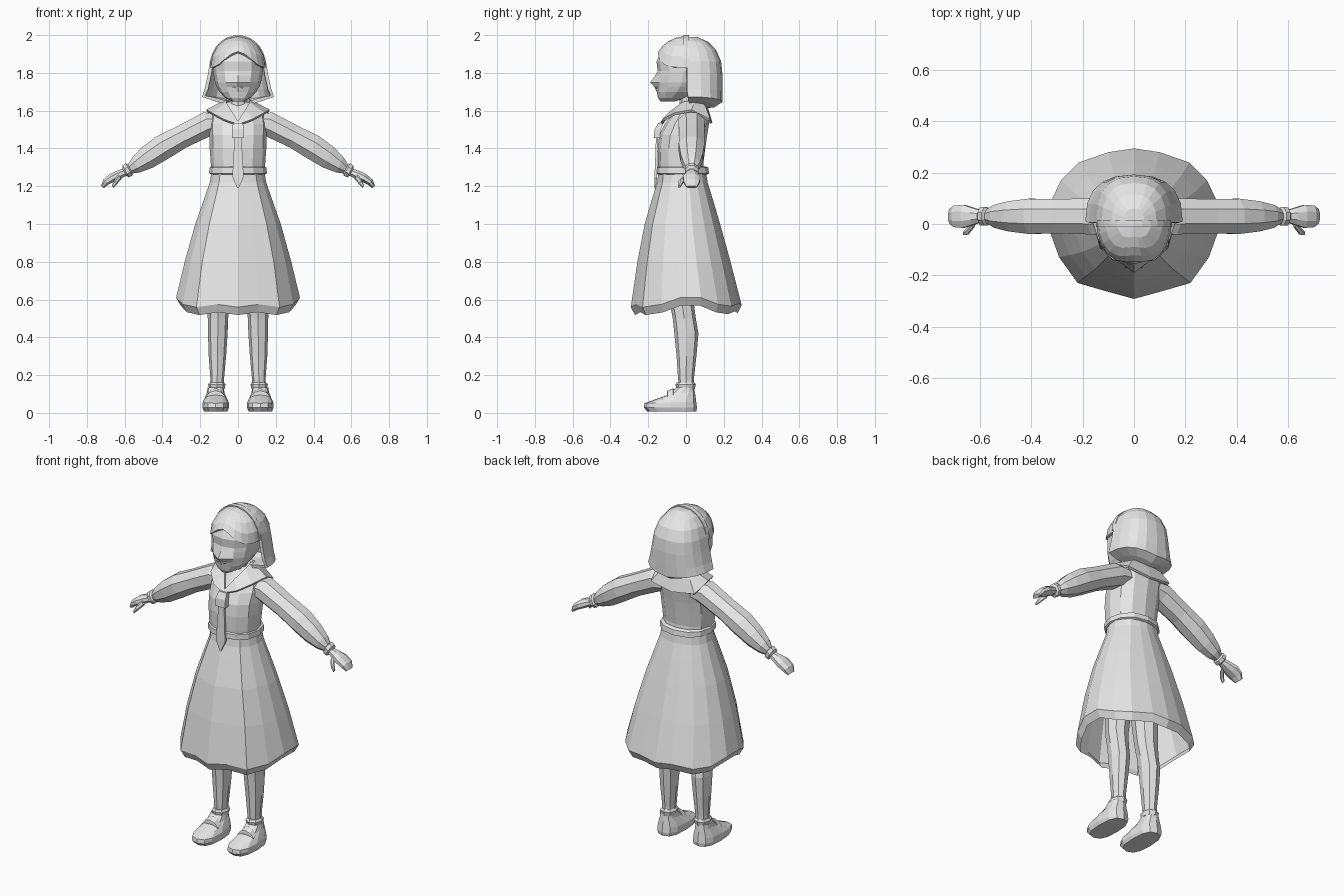
import bpy, math
from math import sin, cos, pi, radians

mat = bpy.data.materials.new("plain grey")
mat.diffuse_color = (0.8, 0.8, 0.8, 1)


def add(name, verts, faces, mirror=False, thick=0):
    me = bpy.data.meshes.new(name)
    me.from_pydata(verts, [], faces)
    me.materials.append(mat)
    ob = bpy.data.objects.new(name, me)
    bpy.context.collection.objects.link(ob)
    if mirror:
        m = ob.modifiers.new("mirror", 'MIRROR')
        m.use_clip = True
    if thick:
        s = ob.modifiers.new("thickness", 'SOLIDIFY')
        s.thickness = thick
        s.offset = -1
    return ob


def loft(name, rings, closed=True, caps=(True, True), **kw):
    """Skin a stack of equal-length rings."""
    n = len(rings[0])
    verts = [p for r in rings for p in r]
    faces = []
    for j in range(len(rings) - 1):
        for i in range(n if closed else n - 1):
            k = (i + 1) % n
            faces.append((j * n + i, j * n + k, (j + 1) * n + k, (j + 1) * n + i))
    if caps[0]:
        faces.append(tuple(range(n))[::-1])
    if caps[1]:
        faces.append(tuple(range(len(verts) - n, len(verts))))
    return add(name, verts, faces, **kw)


def spow(v, p):
    return math.copysign(abs(v) ** p, v)


def ring(z, rx, yf, yb, cx=0, n=12, p=0.9, nose=0, tilt=0):
    """Horizontal section from yf to yb; the first point faces the front."""
    cy, ry = (yf + yb) / 2, (yb - yf) / 2
    out = []
    for i in range(n):
        a = 2 * pi * i / n
        y = cy - ry * spow(cos(a), p)
        out.append((cx + rx * spow(sin(a), p), y - (nose if i == 0 else 0), z + tilt * (y - cy)))
    return out


def arm_ring(x, z, ry, h, y=0.03, t=28, n=8):
    """Section square to the sloping arm."""
    t = radians(t)
    out = []
    for i in range(n):
        a = 2 * pi * (i + 0.5) / n
        u = h * sin(a) * 1.06
        out.append((x + u * sin(t), y + ry * cos(a) * 1.06, z + u * cos(t)))
    return out


# Skirt: hem outline (x, y, z) scaled up to the waist, with a turned-in hem
hem = [(0, -.292, .56), (.11, -.262, .575), (.22, -.23, .56), (.292, -.13, .575),
       (.328, -.03, .61), (.328, .08, .61), (.285, .17, .575), (.215, .24, .565),
       (.10, .28, .58), (0, .295, .57)]
outline = hem + [(-x, y, z) for x, y, z in hem[-2:0:-1]]
skirt = [[(x * .925, y * .925, z - .042) for x, y, z in outline], outline]
for z, sx, sy, cy in [(.8, .86, .84, -.012), (1.0, .69, .68, -.02),
                      (1.14, .54, .54, -.02), (1.22, .455, .455, -.02), (1.27, .43, .43, -.02)]:
    skirt.append([(x * sx, y * sy + cy, z) for x, y, _ in outline])
loft("skirt", skirt, caps=(False, True))

# Belt
loft("belt", [ring(1.263, .142, -.148, .112), ring(1.268, .153, -.158, .122),
              ring(1.298, .151, -.157, .118), ring(1.304, .14, -.146, .106)])

# Blouse body
loft("blouse", [ring(1.26, .14, -.145, .10), ring(1.32, .144, -.148, .092),
                ring(1.40, .150, -.150, .102), ring(1.47, .152, -.142, .112),
                ring(1.53, .154, -.112, .122), ring(1.585, .145, -.07, .115),
                ring(1.62, .11, -.04, .09), ring(1.645, .06, -.02, .075)])
loft("neck", [ring(1.58, .055, -.04, .08, n=8), ring(1.64, .045, -.035, .06, n=8),
              ring(1.74, .045, -.035, .06, n=8)])

# Sailor collar: inner neckline and outer edge, square flap behind
inner = [(0, -.13, 1.545), (.035, -.08, 1.60), (.062, -.02, 1.645), (.06, .04, 1.66),
         (.05, .075, 1.655), (0, .085, 1.655)]
mid = [(0, -.135, 1.537), (.06, -.105, 1.577), (.105, -.045, 1.613), (.115, .04, 1.633),
       (.10, .105, 1.62), (0, .115, 1.62)]
outer = [(0, -.14, 1.528), (.075, -.125, 1.555), (.14, -.06, 1.59), (.168, .03, 1.605),
         (.145, .128, 1.555), (0, .14, 1.535)]
loft("collar", [outer, mid, inner], closed=False, caps=(False, False), mirror=True, thick=.014)

# Tie: knot and hanging tail
def bar(name, rows):
    loft(name, [[(-w, y - d, z), (w, y - d, z), (w, y + d, z), (-w, y + d, z)]
                for z, w, y, d in rows])

bar("tie_knot", [(1.455, .033, -.155, .016), (1.50, .032, -.15, .016), (1.535, .026, -.132, .014)])
bar("tie_tail", [(1.188, .003, -.164, .004), (1.25, .030, -.16, .007), (1.34, .025, -.157, .006),
                 (1.46, .018, -.153, .006)])

# Sleeves, cuffs, hands
loft("sleeve", [arm_ring(.10, 1.535, .07, .05, t=15), arm_ring(.16, 1.53, .072, .066, t=20),
                arm_ring(.30, 1.46, .068, .062), arm_ring(.40, 1.405, .07, .068),
                arm_ring(.48, 1.352, .06, .062), arm_ring(.54, 1.312, .045, .045),
                arm_ring(.572, 1.29, .026, .026)], mirror=True)
loft("cuff", [arm_ring(.568, 1.292, .024, .024), arm_ring(.577, 1.289, .037, .038),
              arm_ring(.594, 1.278, .036, .036), arm_ring(.602, 1.274, .022, .022)], mirror=True)
loft("hand", [arm_ring(.59, 1.278, .022, .020), arm_ring(.628, 1.262, .034, .024),
              arm_ring(.665, 1.245, .046, .024), arm_ring(.70, 1.222, .043, .019, t=40),
              arm_ring(.718, 1.196, .028, .010, t=50)], mirror=True)
loft("thumb", [arm_ring(.625, 1.25, .012, .014, y=.0, n=6), arm_ring(.648, 1.222, .014, .013, y=-.028, n=6),
               arm_ring(.664, 1.198, .008, .007, y=-.036, n=6)], mirror=True)

# Face, with the front point drawn out for the nose
loft("head", [ring(1.648, .03, -.135, -.06), ring(1.668, .068, -.148, .0),
              ring(1.70, .098, -.155, .06), ring(1.725, .112, -.155, .09, nose=.012),
              ring(1.75, .122, -.158, .11, nose=.032), ring(1.785, .128, -.155, .12, nose=.008),
              ring(1.81, .132, -.150, .13), ring(1.86, .134, -.156, .13),
              ring(1.93, .105, -.125, .11), ring(1.97, .05, -.05, .05)])
bar("mouth", [(1.715, .022, -.153, .008), (1.722, .03, -.153, .01), (1.726, .022, -.153, .008)])

# Fringe: front dome whose lower edge waves up at the middle
fringe = []
for j in range(5):
    row = []
    for i in range(13):
        a = pi * i / 12
        low = radians(-4 + 32 * sin(a) ** 5)
        e = low + (radians(86) - low) * j / 4
        row.append((.147 * cos(e) * cos(a), .005 - .172 * cos(e) * sin(a), 1.84 + .155 * sin(e)))
    fringe.append(row[::-1])
loft("fringe", fringe, closed=False, caps=(False, True), thick=.02)

# Bobbed hair behind: half rings flaring out, then tucked under
hair = []
for z, rx, yb, y0, drop in [(1.612, .075, .10, .02, -.025), (1.618, .13, .15, .01, -.035),
                            (1.645, .19, .192, .01, -.028), (1.715, .176, .193, .005, 0),
                            (1.79, .160, .193, .005, 0), (1.86, .148, .186, .005, 0),
                            (1.92, .126, .160, .005, 0), (1.965, .088, .115, .005, 0),
                            (1.99, .04, .06, .005, 0)]:
    hair.append([(rx * spow(cos(pi * i / 10), .8), y0 + (yb - y0) * spow(sin(pi * i / 10), .8),
                  z - drop * abs(cos(pi * i / 10))) for i in range(11)])
loft("back_hair", hair, closed=False, caps=(False, True), thick=.018)

# Headband arching over the crown
band = []
for i in range(15):
    a = pi * i / 14
    c, s = cos(a), sin(a)
    band.append([(r * c, y, 1.84 + (r + .012) * s) for r, y in
                 [(.135, -.012), (.148, -.012), (.148, .016), (.135, .016)]])
loft("headband", band)

# Legs
loft("leg", [ring(z, r, yf, yb, cx=cx, n=8) for z, r, yf, yb, cx in
             [(.10, .034, -.035, .04, .112), (.18, .036, -.042, .042, .11),
              (.30, .046, -.05, .055, .109), (.42, .052, -.062, .066, .107),
              (.50, .054, -.07, .052, .106), (.58, .060, -.085, .042, .104),
              (.80, .074, -.10, .055, .09), (1.15, .075, -.10, .06, .078)]], mirror=True)
loft("sock_cuff", [ring(z, r, -.01 - r, .006 + r, cx=.112, n=8) for z, r in
                   [(.125, .040), (.15, .046), (.162, .038)]], mirror=True)

# Shoes with a strap
loft("shoe", [ring(z, r, yf, yb, cx=.118, p=.75, tilt=t) for z, r, yf, yb, t in
              [(.008, .062, -.205, .055, 0), (.028, .070, -.224, .058, 0), (.055, .069, -.22, .054, .03),
               (.08, .058, -.17, .05, .1), (.105, .047, -.10, .046, .15),
               (.135, .042, -.05, .042, 0)]], mirror=True)
loft("shoe_strap", [[(.118 + w * cos(a), y, .055 + h * sin(a)) for a in [pi * i / 6 for i in range(7)]]
                    for y, w, h in [(-.10, .054, .054), (-.098, .060, .062), (-.068, .056, .076),
                                    (-.064, .05, .07)]], mirror=True)
